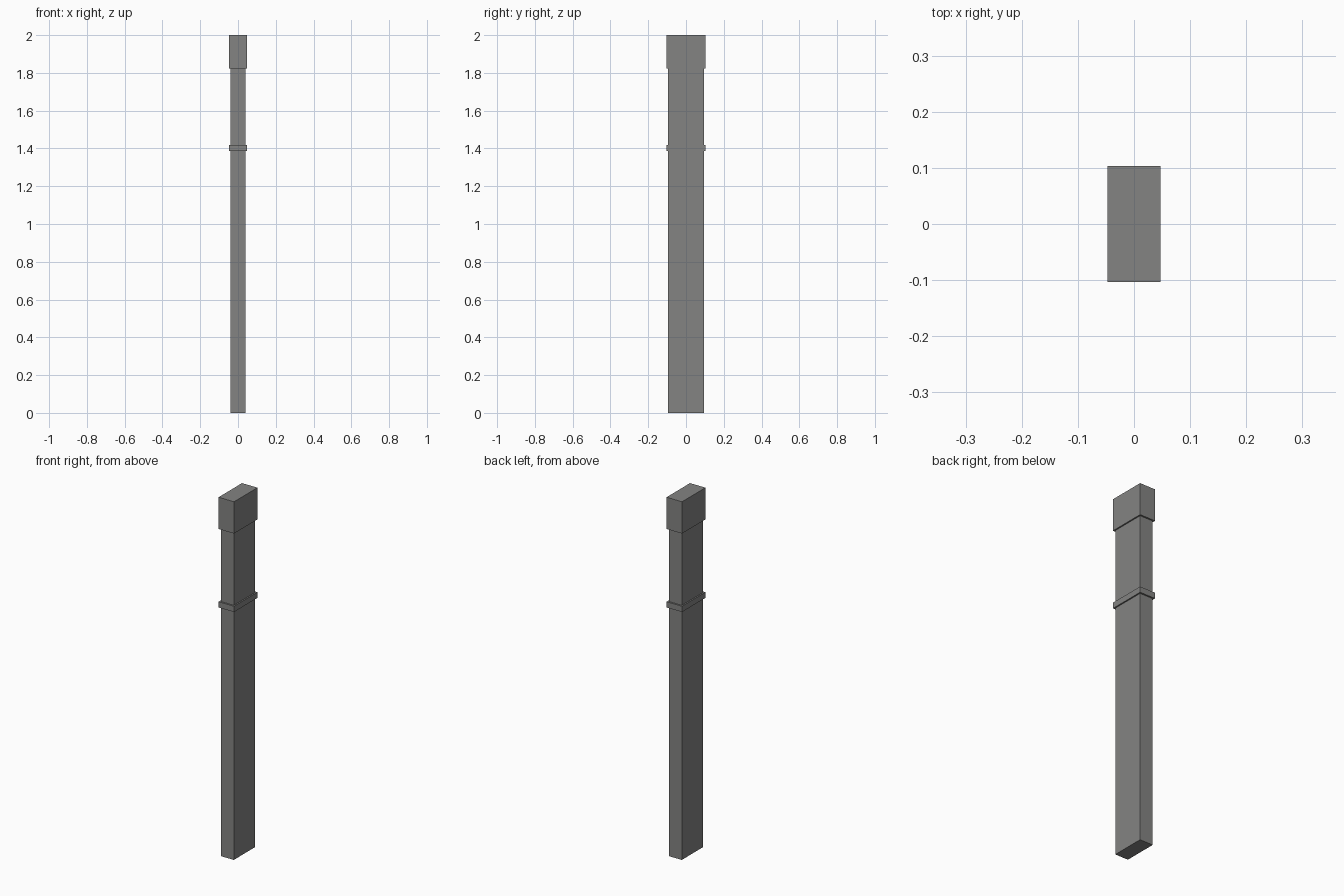
import bpy, bmesh

if "Cube" in bpy.data.objects:
    bpy.data.objects.remove(bpy.data.objects["Cube"])

grey = bpy.data.materials.new("stone grey")
grey.diffuse_color = (0.23, 0.23, 0.225, 1)
grey.use_nodes = True
grey.node_tree.nodes["Principled BSDF"].inputs["Base Color"].default_value = grey.diffuse_color


def box(name, half_x, half_y, z0, z1):
    bm = bmesh.new()
    bmesh.ops.create_cube(bm, size=1)
    for v in bm.verts:
        v.co = (v.co.x * 2 * half_x, v.co.y * 2 * half_y, z0 if v.co.z < 0 else z1)
    me = bpy.data.meshes.new(name)
    bm.to_mesh(me)
    bm.free()
    me.materials.append(grey)
    ob = bpy.data.objects.new(name, me)
    bpy.context.collection.objects.link(ob)
    return ob


# Main pilaster shaft, thin collar and top block
box("shaft", 0.04, 0.094, 0.0, 1.823)
box("collar", 0.0475, 0.103, 1.386, 1.418)
box("capital", 0.0475, 0.103, 1.823, 2.0)
